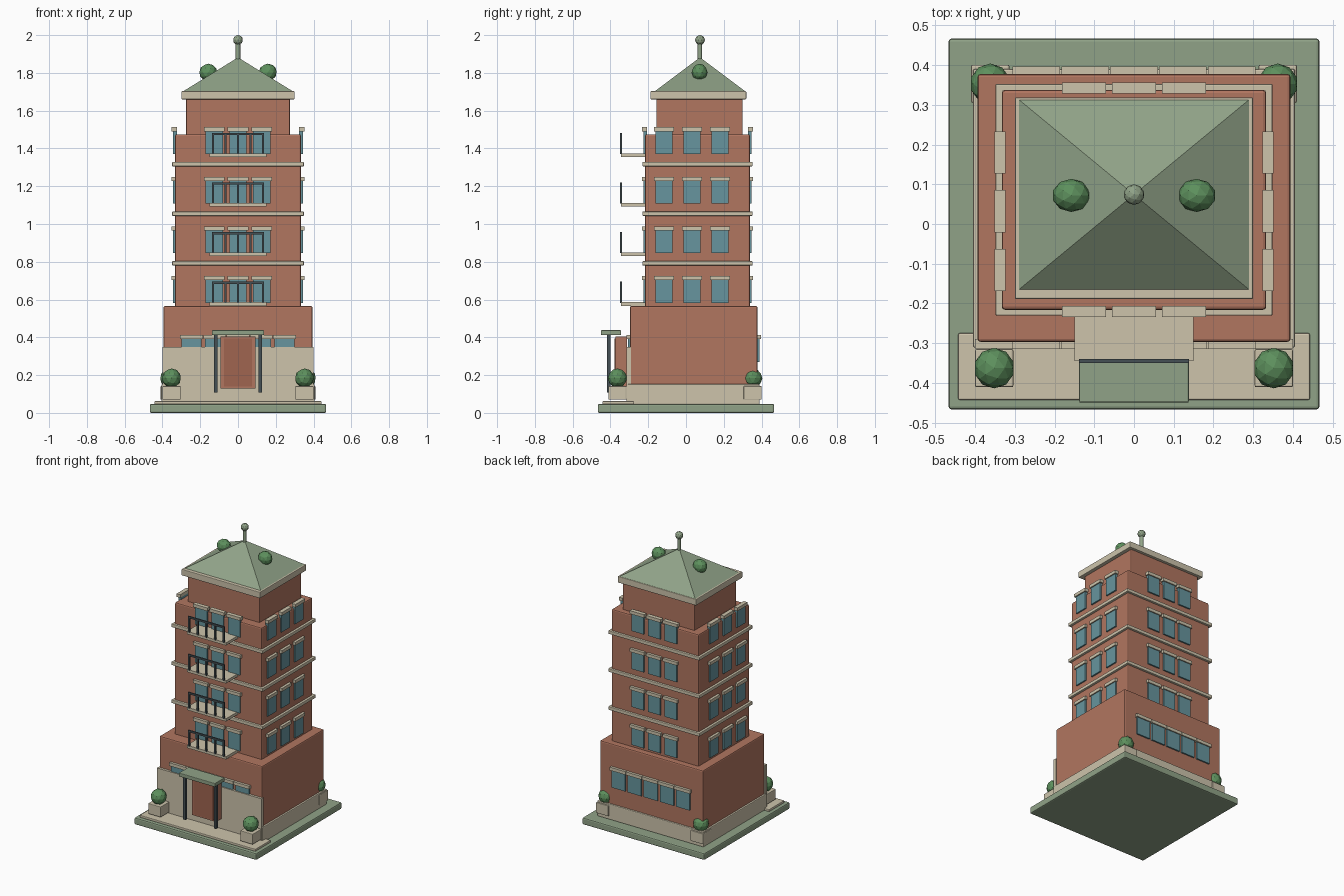
import bpy, bmesh

cube = bpy.data.objects.get("Cube")
if cube:
    bpy.data.objects.remove(cube, do_unlink=True)


def material(name, *rgb):
    m = bpy.data.materials.new(name)
    m.use_nodes = True
    m.diffuse_color = (*rgb, 1)
    m.node_tree.nodes["Principled BSDF"].inputs["Base Color"].default_value = (*rgb, 1)
    return m


BRICK = material("brick", 0.44, 0.18, 0.117)
STONE = material("pale stone", 0.61, 0.55, 0.41)
GREEN = material("sage green", 0.28, 0.365, 0.245)
GLASS = material("window glass", 0.135, 0.30, 0.342)
METAL = material("dark metal", 0.06, 0.08, 0.09)
LEAF = material("leaf green", 0.11, 0.28, 0.11)
DOOR = material("door wood", 0.35, 0.13, 0.08)


def finish(name, bm, mat):
    mesh = bpy.data.meshes.new(name)
    bm.to_mesh(mesh)
    bm.free()
    mesh.materials.append(mat)
    obj = bpy.data.objects.new(name, mesh)
    bpy.context.scene.collection.objects.link(obj)
    return obj


def box(name, xs, ys, zs, mat, bevel=0.0):
    """Box spanning three (low, high) ranges."""
    bm = bmesh.new()
    bmesh.ops.create_cube(bm, size=1)
    for v in bm.verts:
        v.co = [sum(r) / 2 + c * (r[1] - r[0]) for r, c in zip((xs, ys, zs), v.co)]
    obj = finish(name, bm, mat)
    if bevel:
        mod = obj.modifiers.new("bevel", "BEVEL")
        mod.width = bevel
        mod.segments = 2
    return obj


def ball(name, centre, radius, mat, stretch=(1, 1, 1)):
    bm = bmesh.new()
    bmesh.ops.create_icosphere(bm, subdivisions=2, radius=radius)
    for v in bm.verts:
        v.co = [c + p * s for c, p, s in zip(centre, v.co, stretch)]
    return finish(name, bm, mat)


def around(c, half):
    return (c - half, c + half)


def window(name, axis, side, wall, along, z, half_glass, half_lintel):
    """Glass and lintel standing proud of a wall facing side on axis (0 = x, 1 = y)."""
    def part(label, half, depth, zs, mat):
        spans = [around(along, half)] * 2
        spans[axis] = tuple(sorted((wall - side * 0.01, wall + side * depth)))
        box(name + label, *spans, zs, mat)
    part("_glass", half_glass, 0.01, (z, z + 0.12), GLASS)
    part("_lintel", half_lintel, 0.018, (z + 0.12, z + 0.142), STONE)


# Ground slab and front paving
box("ground_slab", (-0.467, 0.467), (-0.467, 0.467), (0, 0.047), GREEN, 0.008)
box("front_paving", (-0.443, 0.443), (-0.443, -0.275), (0.045, 0.062), STONE, 0.004)

# Podium with plinth and stone front
box("podium", (-0.394, 0.394), (-0.297, 0.378), (0.045, 0.566), BRICK, 0.008)
box("podium_plinth", (-0.406, 0.406), (-0.311, 0.39), (0.045, 0.152), STONE, 0.005)
box("podium_stone_front", (-0.4, 0.4), (-0.314, -0.29), (0.05, 0.35), STONE)
for i in range(-2, 3):
    window("podium_front_window", 1, -1, -0.297, i * 0.123, 0.27, 0.052, 0.06)
    window("podium_back_window", 1, 1, 0.378, i * 0.123, 0.27, 0.052, 0.06)

# Entrance
box("door_frame", (-0.092, 0.092), (-0.372, -0.312), (0.13, 0.405), BRICK)
box("door_panel", (-0.075, 0.075), (-0.378, -0.37), (0.14, 0.395), DOOR)
box("entrance_canopy", (-0.138, 0.138), (-0.45, -0.343), (0.412, 0.438), GREEN, 0.004)
for x in (-0.117, 0.117):
    box("canopy_post", around(x, 0.009), around(-0.41, 0.009), (0.108, 0.413), METAL)

# Planters with clipped bushes
for side in (-1, 1):
    for x, y in ((0.352, -0.363), (0.362, 0.353)):
        box("planter", around(side * x, 0.048), around(y, 0.048), (0.07, 0.142), STONE, 0.004)
        ball("planter_bush", (side * x, y, 0.184), 0.051, LEAF)

# Tower, floor bands, windows and balconies
box("tower", (-0.333, 0.333), (-0.216, 0.338), (0.55, 1.475), BRICK, 0.008)
FLOOR = 0.2625
for level in range(4):
    z = 0.583 + level * FLOOR
    if level:
        box("floor_band", (-0.349, 0.349), (-0.231, 0.353),
            (z - 0.065, z - 0.042), STONE, 0.004)
    for i in (-1, 0, 1):
        window("tower_front_window", 1, -1, -0.216, i * 0.126, z, 0.046, 0.055)
        window("tower_back_window", 1, 1, 0.338, i * 0.126, z, 0.046, 0.055)
        for side in (-1, 1):
            window("tower_side_window", 0, side, side * 0.333,
                   0.032 + i * 0.148, z, 0.045, 0.053)
    box("balcony_slab", (-0.15, 0.15), (-0.345, -0.216), (z - 0.016, z + 0.003), STONE)
    box("balcony_rail", (-0.138, 0.138), around(-0.345, 0.005), (z + 0.1, z + 0.112), METAL)
    for i in range(-2, 3):
        box("balcony_baluster", around(i * 0.066, 0.006), around(-0.345, 0.005),
            (z, z + 0.105), METAL)

# Top storey, cornice and hipped roof
box("top_storey", (-0.275, 0.275), (-0.157, 0.3), (1.46, 1.67), BRICK, 0.006)
box("cornice", (-0.3, 0.3), (-0.189, 0.319), (1.66, 1.703), STONE, 0.004)
bm = bmesh.new()
rim = [bm.verts.new((x, 0.074 + y, 1.702)) for x, y in
       ((-0.291, -0.24), (0.291, -0.24), (0.291, 0.24), (-0.291, 0.24))]
apex = bm.verts.new((0, 0.074, 1.882))
bm.faces.new(rim[::-1])
for i in range(4):
    bm.faces.new((rim[i], rim[(i + 1) % 4], apex))
finish("hipped_roof", bm, GREEN)
for x in (-0.158, 0.158):
    ball("roof_bush", (x, 0.072, 1.803), 0.048, LEAF, (1, 0.87, 0.95))

# Finial
bm = bmesh.new()
bmesh.ops.create_cone(bm, cap_ends=True, segments=12, radius1=0.012, radius2=0.012, depth=0.11)
finish("finial_pole", bm, GREEN).location = (0, 0.074, 1.91)
ball("finial_ball", (0, 0.074, 1.974), 0.026, GREEN)
